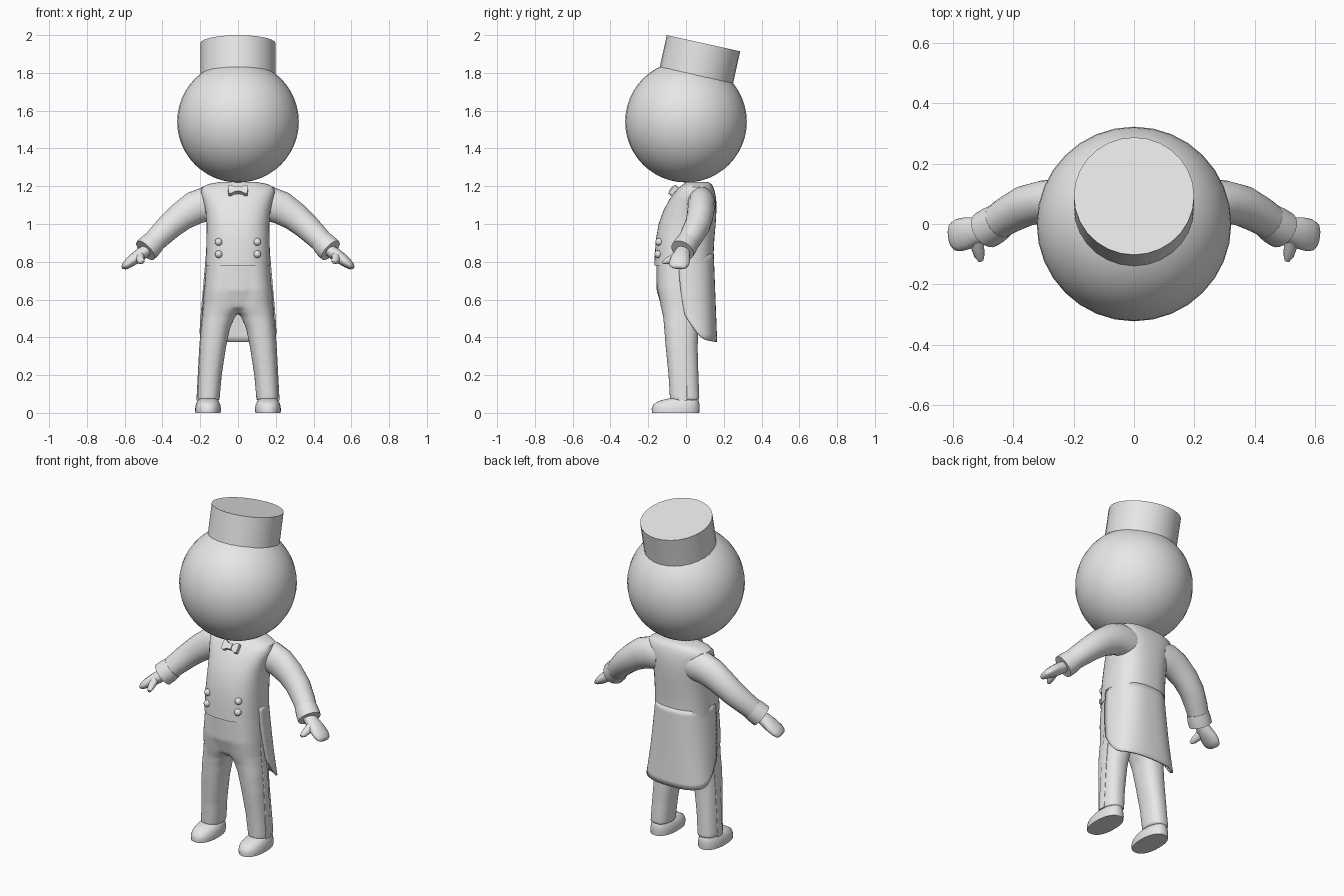
import bpy, bmesh, math
from mathutils import Vector, Matrix

if "Cube" in bpy.data.objects:
    bpy.data.objects.remove(bpy.data.objects["Cube"])

grey = bpy.data.materials.new("plain_grey")
grey.diffuse_color = (0.8, 0.8, 0.8, 1)
grey.use_nodes = True
grey.node_tree.nodes["Principled BSDF"].inputs["Base Color"].default_value = grey.diffuse_color


def finish(name, bm, mirror=False, angle=40):
    bmesh.ops.recalc_face_normals(bm, faces=bm.faces)
    me = bpy.data.meshes.new(name)
    bm.to_mesh(me)
    bm.free()
    ob = bpy.data.objects.new(name, me)
    bpy.context.collection.objects.link(ob)
    me.materials.append(grey)
    bpy.ops.object.select_all(action='DESELECT')
    ob.select_set(True)
    bpy.context.view_layer.objects.active = ob
    bpy.ops.object.shade_smooth_by_angle(angle=math.radians(angle))
    if mirror:
        ob.modifiers.new("mirror", 'MIRROR').use_mirror_merge = False
    return ob


def spow(v, e):
    return math.copysign(abs(v) ** e, v)


def section(z, x0, x1, y0, y1, e=2.3, n=32):
    """Horizontal rounded section between the given limits."""
    pts = []
    for i in range(n):
        a = 2 * math.pi * i / n
        pts.append(Vector(((x0 + x1) / 2 + (x1 - x0) / 2 * spow(math.cos(a), 2 / e),
                           (y0 + y1) / 2 + (y1 - y0) / 2 * spow(math.sin(a), 2 / e), z)))
    return pts


def limb(path, n=20):
    """Rings along a path of (centre, half width, half thickness)."""
    rings = []
    c = [Vector(p[0]) for p in path]
    for i, (_, w, t) in enumerate(path):
        d = (c[min(i + 1, len(c) - 1)] - c[max(i - 1, 0)]).normalized()
        up = Vector((0.5, 0, 0.85))
        side = d.cross(up).normalized()
        nor = side.cross(d)
        rings.append([c[i] + side * w * math.cos(2 * math.pi * k / n)
                      + nor * t * math.sin(2 * math.pi * k / n) for k in range(n)])
    return rings


def loft(name, tubes, **kw):
    bm = bmesh.new()
    for rings in tubes:
        vs = [[bm.verts.new(p) for p in r] for r in rings]
        n = len(vs[0])
        for a, b in zip(vs, vs[1:]):
            for k in range(n):
                bm.faces.new((a[k], a[(k + 1) % n], b[(k + 1) % n], b[k]))
        bm.faces.new(vs[0])
        bm.faces.new(vs[-1])
    return finish(name, bm, **kw)


# head
bm = bmesh.new()
bmesh.ops.create_uvsphere(bm, u_segments=32, v_segments=24, radius=0.322,
                          matrix=Matrix.Translation((0, 0, 1.542)))
finish("head", bm)

# hat, tipped backwards
bm = bmesh.new()
tilt = Matrix.Rotation(math.radians(-12.4), 4, 'X')
bmesh.ops.create_cone(bm, cap_ends=True, segments=28, radius1=0.199, radius2=0.199, depth=0.26,
                      matrix=Matrix.Translation((0, 0.0925, 1.957)) @ tilt
                      @ Matrix.Translation((0, 0, -0.13)))
finish("hat", bm)

# jacket body: height, half width, front, back
torso = [(0.78, 0.172, -0.168, 0.145), (0.84, 0.169, -0.165, 0.146), (0.92, 0.167, -0.159, 0.150),
         (1.00, 0.166, -0.145, 0.157), (1.07, 0.172, -0.120, 0.161), (1.13, 0.186, -0.088, 0.160),
         (1.17, 0.196, -0.060, 0.153), (1.195, 0.190, -0.035, 0.145), (1.212, 0.155, -0.012, 0.135),
         (1.222, 0.10, 0.0, 0.12)]
loft("jacket_body", [[section(z, -w, w, f, b, 2.5, 40) for z, w, f, b in torso]])

# coat tails: an open sheet wrapped around the back
bm = bmesh.new()
cols, rows, grid = 32, 14, []
for i in range(cols + 1):
    u = 2 * i / cols - 1
    low = 0.376 + 0.02 * abs(u) ** 2 + 0.12 * abs(u) ** 10
    line = []
    for j in range(rows + 1):
        z = 0.84 + (low - 0.84) * j / rows
        s = (0.84 - z) / 0.464
        front, back, w = -0.04 + 0.07 * s ** 2, 0.143 + 0.018 * s, 0.166 + 0.040 * s
        a = u * math.pi / 2
        line.append(bm.verts.new((w * spow(math.sin(a), 0.75),
                                  front + (back - front) * max(math.cos(a), 0) ** 0.75, z)))
    grid.append(line)
for a, b in zip(grid, grid[1:]):
    for j in range(rows):
        bm.faces.new((a[j], a[j + 1], b[j + 1], b[j]))
tails = finish("coat_tails", bm)
solid = tails.modifiers.new("thickness", 'SOLIDIFY')
solid.thickness = 0.008
solid.offset = 0

# trousers: legs and hips fused into one soft surface
leg = [(0.065, 0.098, 0.217, -0.085, 0.072), (0.2, 0.086, 0.210, -0.093, 0.066),
       (0.35, 0.063, 0.202, -0.108, 0.062), (0.45, 0.042, 0.194, -0.116, 0.067),
       (0.51, 0.015, 0.188, -0.121, 0.080), (0.56, -0.03, 0.184, -0.133, 0.10),
       (0.65, -0.05, 0.178, -0.150, 0.11), (0.80, -0.06, 0.166, -0.152, 0.12)]
hips = [(0.525, 0.08, -0.085, 0.06), (0.56, 0.14, -0.130, 0.09),
        (0.65, 0.178, -0.156, 0.11), (0.80, 0.168, -0.158, 0.12)]
trousers = loft("trousers", [[section(*r) for r in leg],
                             [section(z, -w, w, f, b) for z, w, f, b in hips]], mirror=True)
fuse = trousers.modifiers.new("fuse", 'REMESH')
fuse.mode = 'VOXEL'
fuse.voxel_size = 0.009
fuse.use_smooth_shade = True
soft = trousers.modifiers.new("soften", 'SMOOTH')
soft.factor = 0.5
soft.iterations = 5

# raised stripe down the outer side of each leg
loft("trouser_stripe", [[section(z, x1 - 0.02, x1 + 0.003, -0.04, 0.005, 6, 16)
                         for z, x0, x1, f, b in leg[:-1]]], mirror=True)

# shoes
shoe = [(0.0, 0.092, 0.226, -0.180, 0.070), (0.022, 0.090, 0.227, -0.182, 0.072),
        (0.045, 0.094, 0.223, -0.172, 0.071), (0.062, 0.102, 0.215, -0.145, 0.068),
        (0.074, 0.112, 0.205, -0.105, 0.062), (0.080, 0.125, 0.190, -0.060, 0.05)]
loft("shoe", [[section(*r) for r in shoe]], mirror=True)

# sleeves
loft("sleeve", [limb([((0.10, 0.08, 1.105), 0.07, 0.085), ((0.17, 0.082, 1.105), 0.074, 0.092),
                      ((0.23, 0.08, 1.085), 0.072, 0.088), ((0.30, 0.074, 1.040), 0.070, 0.077),
                      ((0.36, 0.060, 0.990), 0.068, 0.070), ((0.42, 0.028, 0.932), 0.062, 0.063),
                      ((0.462, 0.0, 0.888), 0.057, 0.058)])], mirror=True)

# cuffs
loft("cuff", [limb([((0.445, 0.010, 0.904), 0.060, 0.062), ((0.466, -0.004, 0.883), 0.064, 0.066),
                    ((0.490, -0.019, 0.860), 0.064, 0.066)])], mirror=True)

# mitten hands with thumbs
loft("hand", [limb([((0.475, -0.012, 0.868), 0.036, 0.030), ((0.515, -0.022, 0.840), 0.043, 0.034),
                    ((0.550, -0.030, 0.815), 0.053, 0.031), ((0.580, -0.037, 0.792), 0.054, 0.026),
                    ((0.600, -0.043, 0.776), 0.046, 0.019), ((0.609, -0.045, 0.769), 0.03, 0.010)], 16),
              limb([((0.520, -0.040, 0.838), 0.024, 0.022), ((0.518, -0.075, 0.816), 0.023, 0.020),
                    ((0.512, -0.105, 0.802), 0.018, 0.016), ((0.506, -0.122, 0.795), 0.009, 0.008)], 12)],
     mirror=True, angle=60)

# buttons
bm = bmesh.new()
for z, y in ((0.905, -0.142), (0.840, -0.147)):
    bmesh.ops.create_uvsphere(bm, u_segments=16, v_segments=10, radius=0.02,
                              matrix=Matrix.Translation((0.102, y, z)))
finish("buttons", bm, mirror=True)

# bow tie, leaning back with the chest
bm = bmesh.new()
half = [(0.0, 0.014), (0.015, 0.015), (0.038, 0.029), (0.049, 0.026), (0.052, 0.0)]
outline = half + [(x, -z) for x, z in half[-2::-1]]
outline += [(-x, z) for x, z in outline[-2:0:-1]]
face = bm.faces.new([bm.verts.new((x, -0.018, z)) for x, z in outline])
ext = bmesh.ops.extrude_face_region(bm, geom=[face])
bmesh.ops.translate(bm, vec=(0, 0.036, 0),
                    verts=[v for v in ext['geom'] if isinstance(v, bmesh.types.BMVert)])
bmesh.ops.create_cube(bm, size=1, matrix=Matrix.Translation((0, -0.003, 0))
                      @ Matrix.Diagonal((0.026, 0.042, 0.034, 1)))
bmesh.ops.transform(bm, verts=bm.verts, matrix=Matrix.Translation((0, -0.062, 1.174))
                    @ Matrix.Rotation(math.radians(-38), 4, 'X'))
finish("bow_tie", bm)
